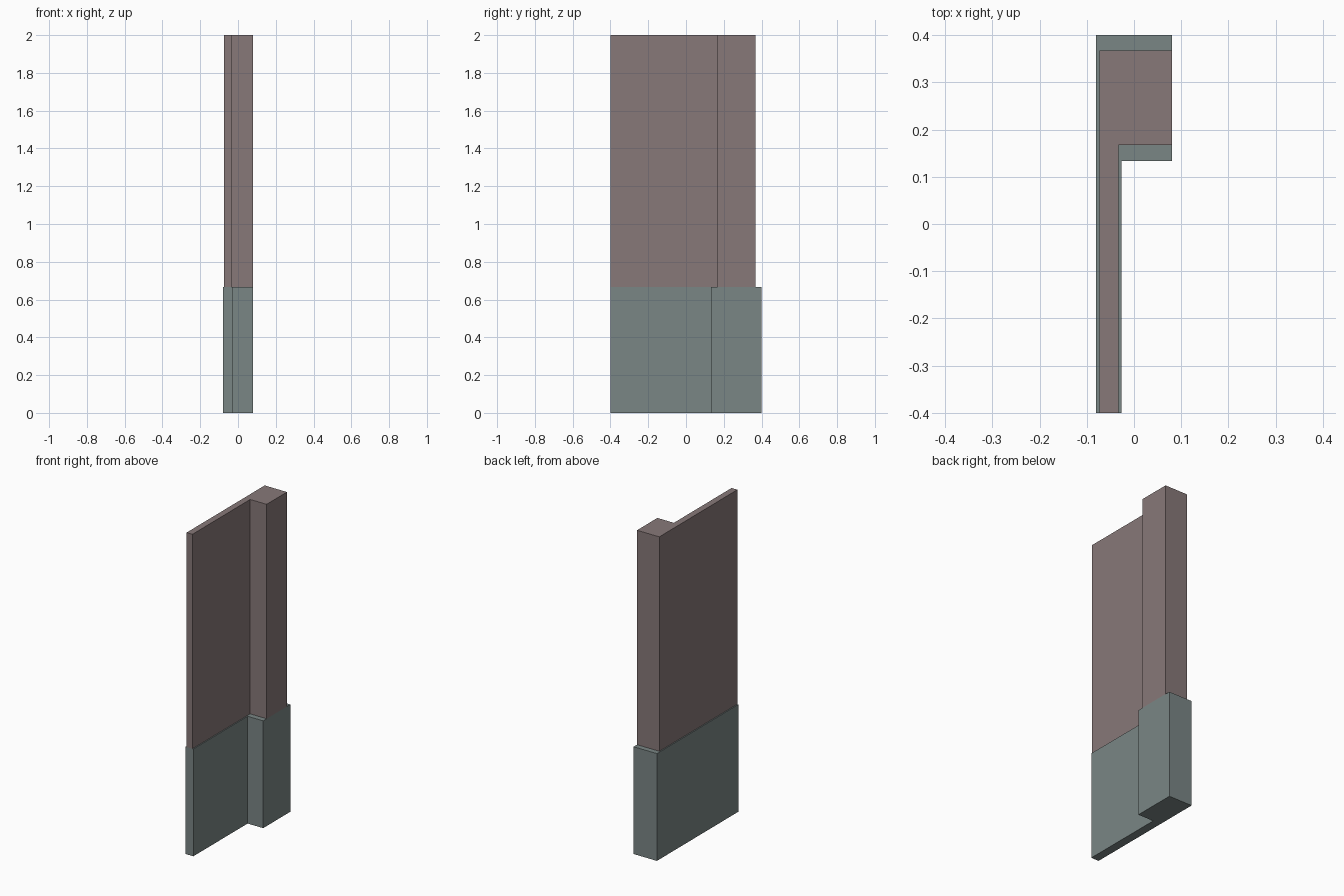
import bpy, bmesh

if "Cube" in bpy.data.objects:
    bpy.data.objects.remove(bpy.data.objects["Cube"])


def material(name, rgb):
    m = bpy.data.materials.new(name)
    m.diffuse_color = (*rgb, 1)
    m.use_nodes = True
    m.node_tree.nodes["Principled BSDF"].inputs["Base Color"].default_value = m.diffuse_color
    return m


def l_prism(name, left, inner, right, front, step, back, z0, z1, mat):
    """Thin panel with a thicker post at its back end, extruded upward."""
    profile = [(left, front), (inner, front), (inner, step),
               (right, step), (right, back), (left, back)]
    bm = bmesh.new()
    face = bm.faces.new([bm.verts.new((x, y, z0)) for x, y in profile])
    ext = bmesh.ops.extrude_face_region(bm, geom=[face], use_keep_orig=True)
    top = [v for v in ext["geom"] if isinstance(v, bmesh.types.BMVert)]
    bmesh.ops.translate(bm, verts=top, vec=(0, 0, z1 - z0))
    bmesh.ops.recalc_face_normals(bm, faces=bm.faces)
    mesh = bpy.data.meshes.new(name)
    bm.to_mesh(mesh)
    bm.free()
    mesh.materials.append(mat)
    obj = bpy.data.objects.new(name, mesh)
    bpy.context.collection.objects.link(obj)
    return obj


# Wider plinth at the foot
l_prism("wall_base", -0.08, -0.027, 0.08, -0.4, 0.133, 0.4, 0, 0.667,
        material("base_grey_green", (0.195, 0.24, 0.235)))

# Slimmer wall and post standing on the plinth
l_prism("upper_wall", -0.0733, -0.0333, 0.08, -0.4, 0.167, 0.367, 0.667, 2,
        material("wall_brown", (0.245, 0.19, 0.19)))
